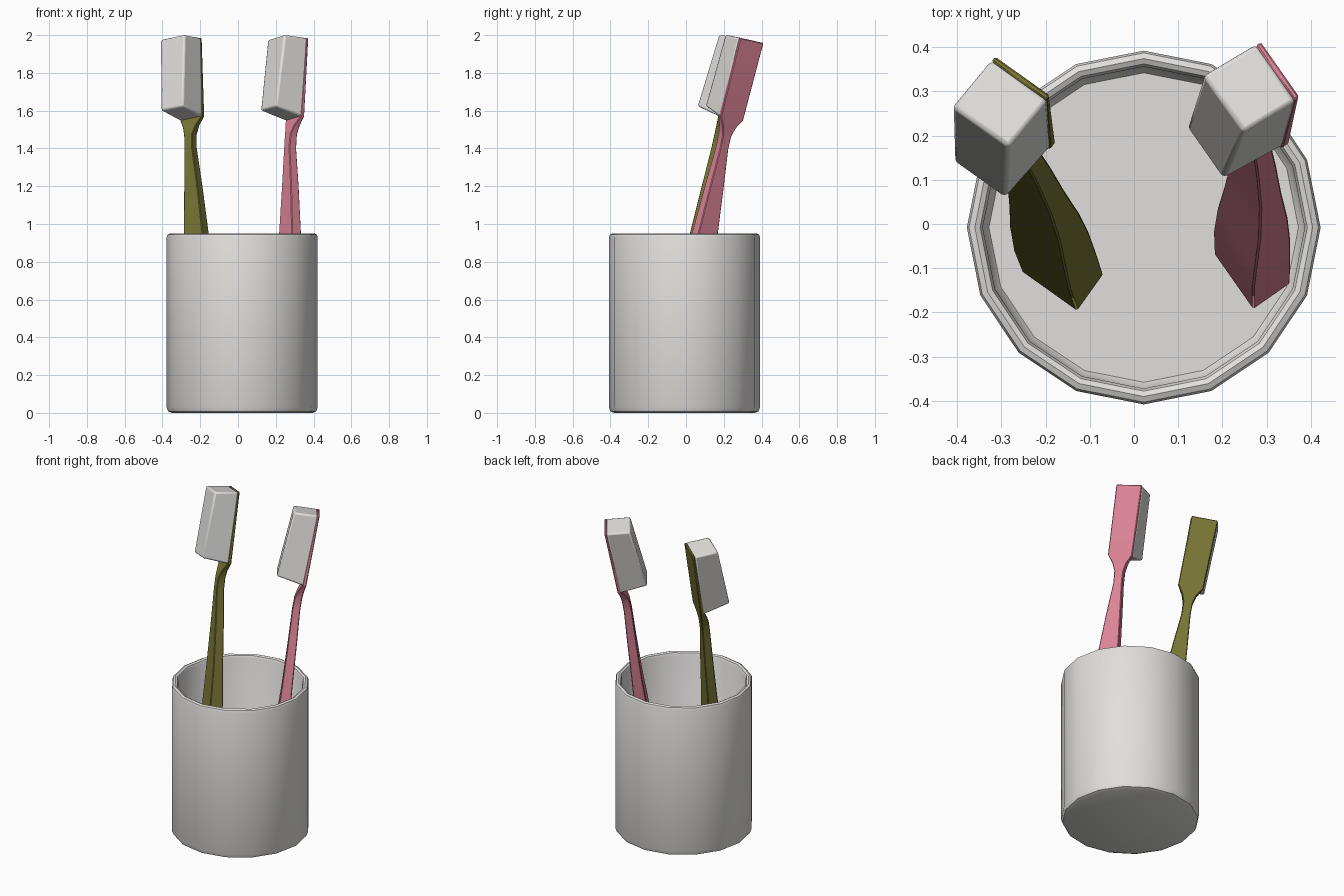
import bpy, bmesh, math
from mathutils import Matrix

if "Cube" in bpy.data.objects:
    bpy.data.objects.remove(bpy.data.objects["Cube"])


def material(name, rgb):
    m = bpy.data.materials.new(name)
    m.diffuse_color = (*rgb, 1)
    m.use_nodes = True
    m.node_tree.nodes["Principled BSDF"].inputs["Base Color"].default_value = m.diffuse_color
    return m


white = material("warm_white", (0.75, 0.74, 0.72))
olive = material("olive_green", (0.19, 0.18, 0.035))
pink = material("pink", (0.72, 0.23, 0.31))


def loft(name, rings, mat, angle):
    """Skin a list of equal-length closed rings and cap both ends."""
    bm = bmesh.new()
    loops = [[bm.verts.new(p) for p in ring] for ring in rings]
    n = len(loops[0])
    for a, b in zip(loops, loops[1:]):
        for i in range(n):
            j = (i + 1) % n
            bm.faces.new((a[i], a[j], b[j], b[i]))
    bm.faces.new(loops[0][::-1])
    bm.faces.new(loops[-1])
    bmesh.ops.recalc_face_normals(bm, faces=bm.faces)
    me = bpy.data.meshes.new(name)
    bm.to_mesh(me)
    bm.free()
    me.materials.append(mat)
    ob = bpy.data.objects.new(name, me)
    bpy.context.collection.objects.link(ob)
    bpy.ops.object.select_all(action='DESELECT')
    ob.select_set(True)
    bpy.context.view_layer.objects.active = ob
    bpy.ops.object.shade_smooth_by_angle(angle=math.radians(angle))
    return ob


def bevel(ob, width, segments):
    b = ob.modifiers.new("soft_edges", 'BEVEL')
    b.width, b.segments = width, segments
    b.limit_method = 'ANGLE'
    b.angle_limit = math.radians(50)


# Cup: 16-sided lathe with rounded rim and hollow inside
profile = [(0.372, 0.0), (0.392, 0.008), (0.4, 0.03), (0.4, 0.93),
           (0.395, 0.944), (0.382, 0.95), (0.37, 0.944), (0.364, 0.93),
           (0.364, 0.05), (0.35, 0.03)]
loft("cup", [[(0.022 + r * math.cos(i * math.tau / 16),
               -0.008 + r * math.sin(i * math.tau / 16), z)
              for i in range(16)] for r, z in profile], white, 40)

TILT_W, TILT_N = 0.175, 0.15    # lean of the brush across its width and depth


def section(z, cx, back, w, t):
    """Tilted rectangle whose back edge lies at y = back."""
    return [(cx + dx, back - t / 2 + dy, z + TILT_W * dx - TILT_N * dy)
            for dx, dy in ((-w / 2, -t / 2), (w / 2, -t / 2),
                           (w / 2, t / 2), (-w / 2, t / 2))]


# Handle stations: height, sideways centre, back edge, width, thickness
stations = [(0.055, 0.0, 0.052, 0.155, 0.103),
            (0.30, -0.042, 0.082, 0.158, 0.105),
            (0.50, -0.078, 0.108, 0.155, 0.097),
            (0.70, -0.115, 0.131, 0.143, 0.08),
            (0.95, -0.16, 0.152, 0.123, 0.06),
            (1.20, -0.20, 0.178, 0.086, 0.052),
            (1.40, -0.233, 0.197, 0.052, 0.046),
            (1.47, -0.243, 0.208, 0.055, 0.044),
            (1.515, -0.249, 0.219, 0.085, 0.036),
            (1.56, -0.257, 0.233, 0.145, 0.022),
            (1.972, -0.332, 0.31, 0.152, 0.014)]


def bristle_block():
    rings = []
    for zi, zo, xi, xo, w, back, front in (
            (1.555, 1.612, -0.258, -0.275, 0.143, 0.222, 0.062),
            (1.972, 1.989, -0.332, -0.342, 0.158, 0.299, 0.16)):
        rings.append([(xo - w / 2, front, zo - TILT_W * w / 2),
                      (xo + w / 2, front, zo + TILT_W * w / 2),
                      (xi + w / 2, back, zi + TILT_W * w / 2),
                      (xi - w / 2, back, zi - TILT_W * w / 2)])
    return rings


# Two identical toothbrushes turned differently in the cup
for side, mat, loc, turn in (("right", pink, (0.267, -0.10, 0), -55),
                             ("left", olive, (-0.162, -0.11, 0), -35.5)):
    place = Matrix.Translation(loc) @ Matrix.Rotation(math.radians(turn), 4, 'Z')
    handle = loft(side + "_brush_handle", [section(*s) for s in stations], mat, 30)
    bevel(handle, 0.004, 1)
    bristles = loft(side + "_brush_bristles", bristle_block(), white, 35)
    bevel(bristles, 0.01, 2)
    handle.matrix_world = place
    bristles.matrix_world = place
